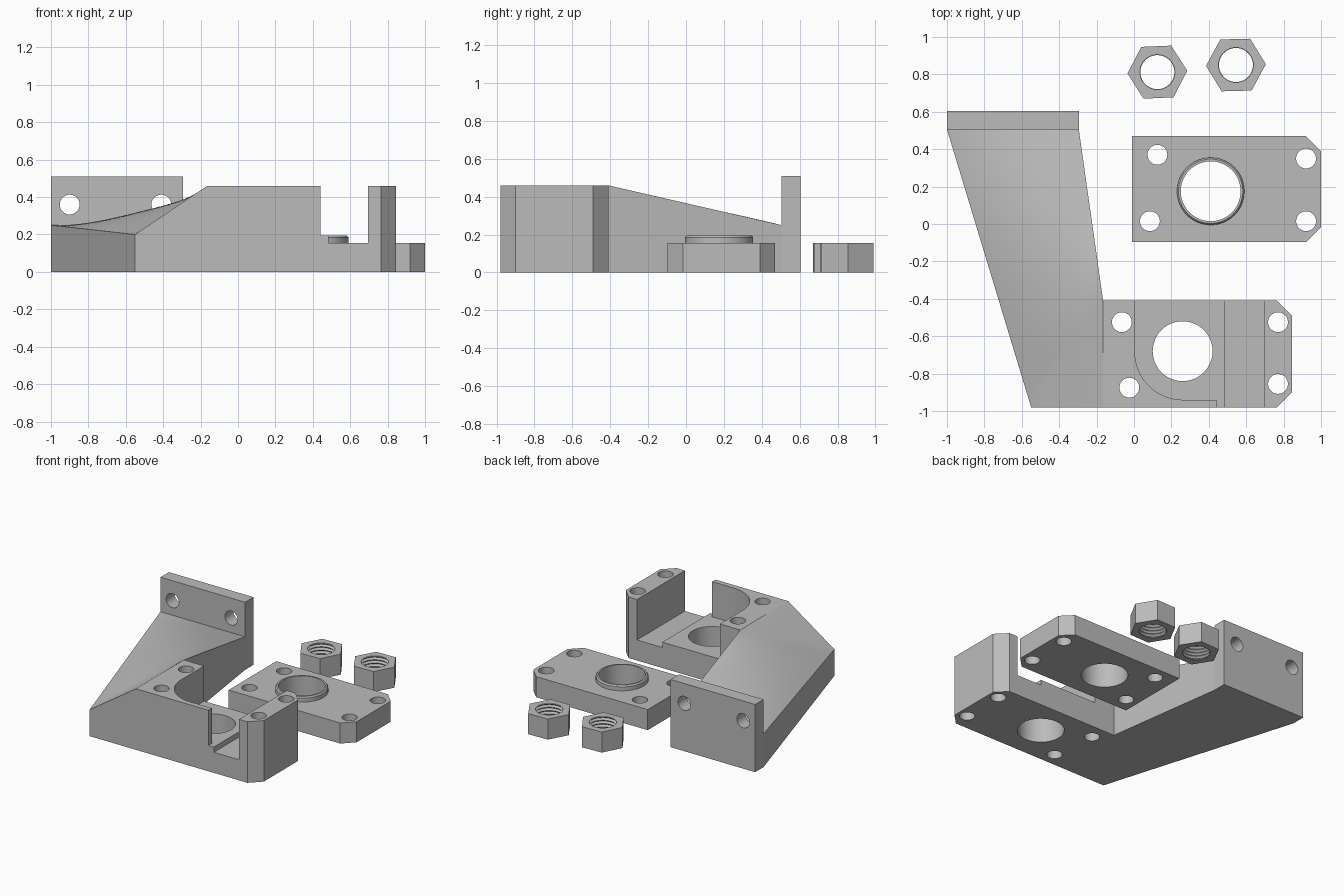
import bpy, bmesh
from math import sin, cos, pi, radians
from mathutils import Matrix, Vector

cube = bpy.data.objects.get("Cube")
if cube:
    bpy.data.objects.remove(cube, do_unlink=True)

grey = bpy.data.materials.new("plain grey")
grey.use_nodes = True
COLOUR = (0.5, 0.5, 0.5, 1)
grey.diffuse_color = COLOUR
grey.node_tree.nodes["Principled BSDF"].inputs["Base Color"].default_value = COLOUR


def finish(name, bm):
    bmesh.ops.recalc_face_normals(bm, faces=bm.faces)
    mesh = bpy.data.meshes.new(name)
    bm.to_mesh(mesh)
    bm.free()
    obj = bpy.data.objects.new(name, mesh)
    bpy.context.collection.objects.link(obj)
    mesh.materials.append(grey)
    return obj


def prism(name, outline, z0, z1):
    bm = bmesh.new()
    face = bm.faces.new([bm.verts.new((x, y, z0)) for x, y in outline])
    top = bmesh.ops.extrude_face_region(bm, geom=[face])["geom"]
    bmesh.ops.translate(bm, vec=(0, 0, z1 - z0),
                        verts=[v for v in top if isinstance(v, bmesh.types.BMVert)])
    return finish(name, bm)


def lathe(name, x, y, profile, sides=64):
    """Solid of revolution about a vertical axis, from (radius, z) pairs."""
    bm = bmesh.new()
    rings = [[bm.verts.new((x + r * cos(2 * pi * i / sides), y + r * sin(2 * pi * i / sides), z))
              for i in range(sides)] for r, z in profile]
    for a, b in zip(rings, rings[1:]):
        for i in range(sides):
            j = (i + 1) % sides
            bm.faces.new((a[i], a[j], b[j], b[i]))
    bm.faces.new(rings[0])
    bm.faces.new(rings[-1])
    return finish(name, bm)


def rod(x, y, r, z0=-0.1, z1=0.7):
    return lathe("cutter", x, y, [(r, z0), (r, z1)], 48)


def boolean(obj, others, operation="DIFFERENCE"):
    for other in others:
        mod = obj.modifiers.new("boolean", "BOOLEAN")
        mod.operation, mod.solver, mod.object = operation, "EXACT", other
        with bpy.context.temp_override(object=obj, active_object=obj):
            bpy.ops.object.modifier_apply(modifier=mod.name)
        bpy.data.objects.remove(other, do_unlink=True)


def box(x0, x1, y0, y1):
    return [(x0, y0), (x1, y0), (x1, y1), (x0, y1)]


def chamfered(x0, x1, y0, y1, c=0.08):
    """Rectangle with both corners on the +x side cut off."""
    return [(x0, y0), (x1 - c, y0), (x1, y0 + c), (x1, y1 - c), (x1 - c, y1), (x0, y1)]


BOLT = 0.053
BORE = 0.16
PLATE = 0.155
LEDGE = 0.195
TOP = 0.46
FRONT, REAR = -0.98, -0.41
JOIN = -0.165

# Clamp block with rounded pocket, stepped slot, bore and bolt holes
block = prism("clamp_block", chamfered(JOIN, 0.845, FRONT, REAR), 0, TOP)
arc = [(0.26 - 0.255 * cos(t * pi / 40), -0.685 - 0.255 * sin(t * pi / 40)) for t in range(21)]
pocket = [(0.005, -0.3)] + arc + [(0.44, -0.94), (0.44, -1.1), (0.695, -1.1), (0.695, -0.3)]
boolean(block, [prism("cutter", pocket, LEDGE, 0.7),
                prism("cutter", box(0.485, 0.695, -1.1, -0.3), PLATE, 0.7),
                rod(0.26, -0.68, BORE)]
        + [rod(x, y, BOLT) for x, y in
           [(-0.065, -0.525), (-0.025, -0.875), (0.77, -0.525), (0.77, -0.855)]])

# Arm: a twisted top surface closed down to the ground
a, b = Vector((-0.55, FRONT, 0.2)), Vector((JOIN, REAR, TOP))
c, d = Vector((-0.295, 0.505, 0.25)), Vector((-1, 0.505, 0.25))
N = 20
bm = bmesh.new()
grid = []
for j in range(N + 1):
    v = j / N
    row = []
    for i in range(N + 1):
        u = i / N
        p = a.lerp(b, u).lerp(d.lerp(c, u), v)
        p.z += 0.6 * u * (1 - u) * v * (1 - v)
        row.append(bm.verts.new(p))
    grid.append(row)
for r, s in zip(grid, grid[1:]):
    for i in range(N):
        bm.faces.new((r[i], r[i + 1], s[i + 1], s[i]))
corner = bm.verts.new((JOIN, FRONT, TOP))
for i in range(N):
    bm.faces.new((corner, grid[0][i + 1], grid[0][i]))
rim = [e for e in bm.edges if e.is_boundary]
skirt = bmesh.ops.extrude_edge_only(bm, edges=rim)["geom"]
for v in skirt:
    if isinstance(v, bmesh.types.BMVert):
        v.co.z = 0
bmesh.ops.holes_fill(bm, edges=[e for e in bm.edges if e.is_boundary], sides=0)
arm = finish("slanted_arm", bm)

# Upright mounting plate with two horizontal holes
wall = prism("mounting_plate", box(-1, -0.295, 0.505, 0.605), 0, 0.51)
drills = []
for x in (-0.9, -0.41):
    drill = rod(0, 0, BOLT, -0.12, 0.12)
    drill.data.transform(Matrix.Translation((x, 0.555, 0.36)) @ Matrix.Rotation(pi / 2, 4, "X"))
    drills.append(drill)
boolean(wall, drills)

# Cover plate with raised collar
cover = prism("cover_plate", chamfered(-0.01, 1, -0.097, 0.47), 0, PLATE)
cx, cy = 0.41, 0.175
collar = lathe("collar", cx, cy, [(0.18, 0.1), (0.18, 0.185), (0.172, LEDGE)])
boolean(cover, [collar], "UNION")
boolean(cover, [rod(cx, cy, BORE)] + [rod(x, y, BOLT) for x, y in
        [(0.125, 0.37), (0.085, 0.015), (0.92, 0.35), (0.92, 0.015)]])

# Hex nuts with ridged bores
nuts = []
for n, (x, y, turn) in enumerate([(0.125, 0.812, 2.5), (0.545, 0.85, 1.5)]):
    hexagon = [(x + 0.16 * cos(radians(turn + 60 * k)), y + 0.16 * sin(radians(turn + 60 * k)))
               for k in range(6)]
    nut = prism(f"hex_nut_{n + 1}", hexagon, 0, PLATE)
    ridges = [(0.104 if k % 2 == 0 else 0.091, -0.01 + k * 0.0125) for k in range(15)]
    boolean(nut, [lathe("cutter", x, y, ridges, 40)])
    nuts.append(nut)

# Smooth the round surfaces, keep edges sharp
bpy.ops.object.select_all(action="DESELECT")
for obj in [block, arm, wall, cover] + nuts:
    obj.select_set(True)
bpy.context.view_layer.objects.active = block
bpy.ops.object.shade_smooth_by_angle(angle=radians(25))
